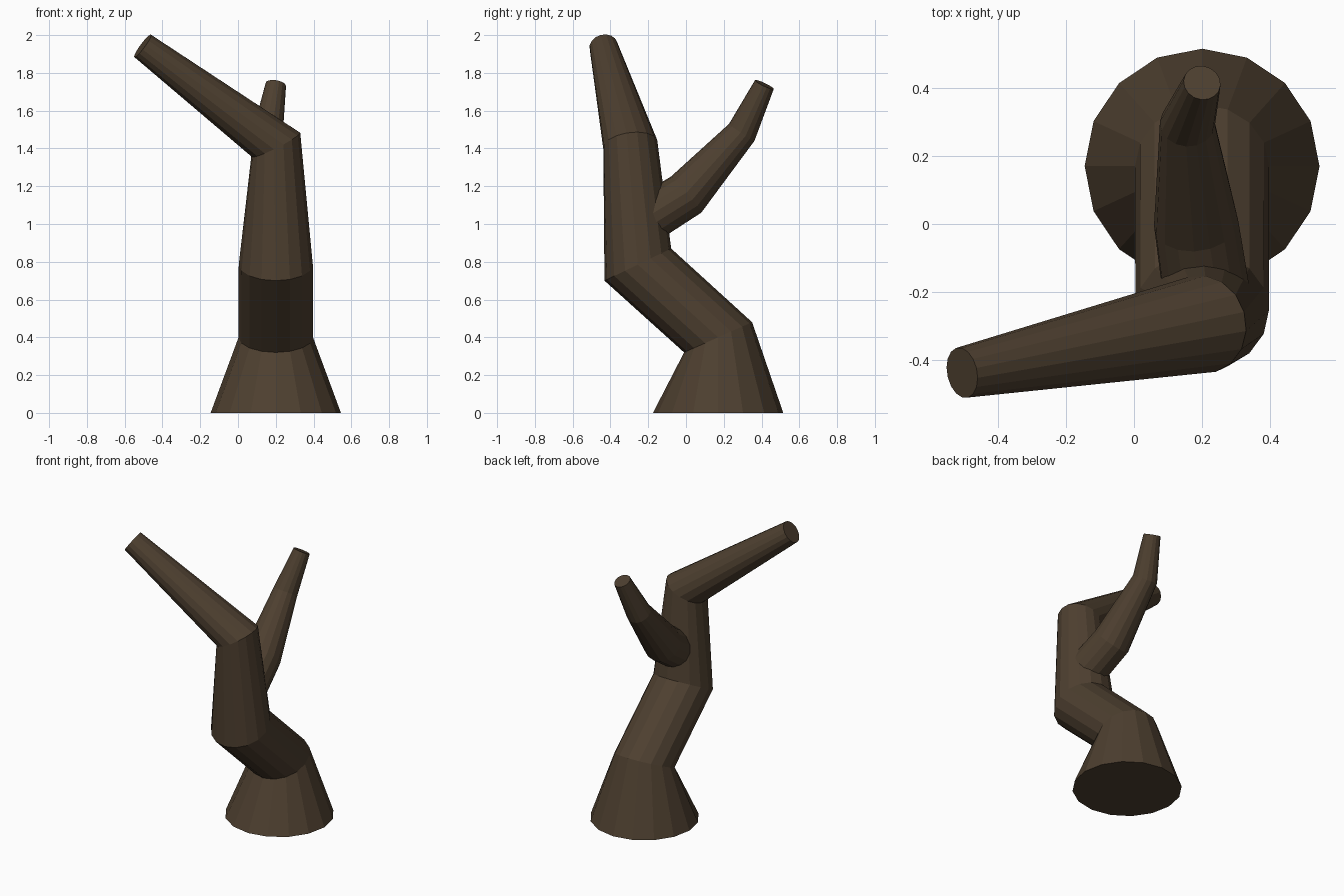
import bpy
import bmesh
from math import cos, sin, tau
from mathutils import Vector

if "Cube" in bpy.data.objects:
    bpy.data.objects.remove(bpy.data.objects["Cube"])

SIDES = 16

bark = bpy.data.materials.new("dark_bark")
bark.diffuse_color = (0.075, 0.05, 0.029, 1)
bark.use_nodes = True
bark.node_tree.nodes["Principled BSDF"].inputs["Base Color"].default_value = bark.diffuse_color


def limb(name, path):
    """Capped tapering tube; each ring is mitred between its two segments."""
    pts = [Vector(p[:3]) for p in path]
    dirs = [(b - a).normalized() for a, b in zip(pts, pts[1:])]
    bm = bmesh.new()
    rings = []
    normal = Vector((0, 0, 1))
    u = Vector((1, 0, 0))
    for i, p in enumerate(pts):
        before, after = dirs[max(i - 1, 0)], dirs[min(i, len(dirs) - 1)]
        n = (before + after).normalized()
        # carry the ring frame along the path without twisting
        u = normal.rotation_difference(n) @ u
        normal = n
        v = n.cross(u)
        r = path[i][3]
        rings.append([bm.verts.new(p + r * (u * cos(tau * k / SIDES) + v * sin(tau * k / SIDES)))
                      for k in range(SIDES)])
    for a, b in zip(rings, rings[1:]):
        for k in range(SIDES):
            j = (k + 1) % SIDES
            bm.faces.new((a[k], a[j], b[j], b[k]))
    bm.faces.new(rings[0][::-1])
    bm.faces.new(rings[-1])
    mesh = bpy.data.meshes.new(name)
    bm.to_mesh(mesh)
    bm.free()
    mesh.materials.append(bark)
    obj = bpy.data.objects.new(name, mesh)
    bpy.context.collection.objects.link(obj)
    return obj


# Bent trunk: flared foot, lean forward, upright, then out to the left (x, y, z, radius)
limb("trunk", [
    (0.20, 0.17, 0.00, 0.345),
    (0.20, 0.17, 0.40, 0.197),
    (0.20, -0.255, 0.785, 0.196),
    (0.20, -0.295, 1.42, 0.145),
    (-0.505, -0.437, 1.943, 0.075),
])

# Side branch growing out of the back of the trunk
limb("side_branch", [
    (0.22, -0.25, 1.00, 0.13),
    (0.183, 0.00, 1.155, 0.125),
    (0.157, 0.295, 1.485, 0.081),
    (0.20, 0.415, 1.738, 0.055),
])
